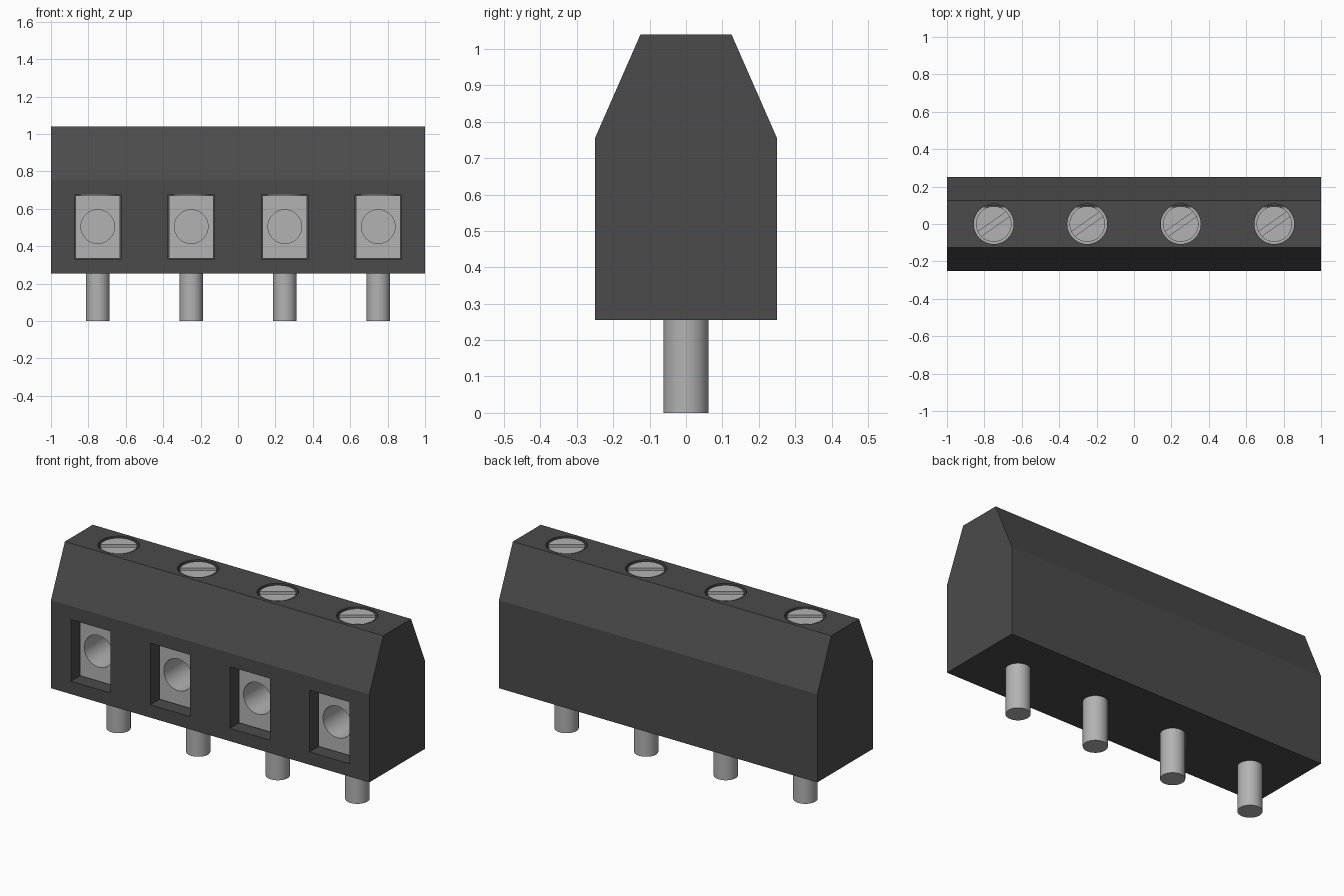
import bpy, bmesh, math
from mathutils import Matrix

cube = bpy.data.objects.get("Cube")
if cube:
    bpy.data.objects.remove(cube, do_unlink=True)


def material(name, value):
    mat = bpy.data.materials.new(name)
    mat.use_nodes = True
    colour = (value, value, value, 1)
    mat.diffuse_color = colour
    mat.node_tree.nodes["Principled BSDF"].inputs["Base Color"].default_value = colour
    return mat


dark = material("dark_plastic", 0.07)
metal = material("grey_metal", 0.45)


def finish(name, bm, mat):
    bmesh.ops.recalc_face_normals(bm, faces=bm.faces)
    mesh = bpy.data.meshes.new(name)
    bm.to_mesh(mesh)
    bm.free()
    mesh.materials.append(mat)
    obj = bpy.data.objects.new(name, mesh)
    bpy.context.collection.objects.link(obj)
    return obj


def box(name, size, centre, mat, angle=0):
    bm = bmesh.new()
    m = Matrix.Translation(centre) @ Matrix.Rotation(angle, 4, "Z") @ Matrix.Diagonal((*size, 1))
    bmesh.ops.create_cube(bm, size=1, matrix=m)
    return finish(name, bm, mat)


def cylinder(name, radius, length, centre, mat, axis="Z"):
    bm = bmesh.new()
    m = Matrix.Translation(centre)
    if axis == "Y":
        m = m @ Matrix.Rotation(math.pi / 2, 4, "X")
    bmesh.ops.create_cone(bm, cap_ends=True, segments=48, radius1=radius,
                          radius2=radius, depth=length, matrix=m)
    return finish(name, bm, mat)


def cut(target, cutter):
    mod = target.modifiers.new("cut", "BOOLEAN")
    mod.operation = "DIFFERENCE"
    mod.solver = "EXACT"
    mod.object = cutter
    cutter.hide_render = True
    cutters.append(cutter)


cutters, parts = [], []

# Housing: tapered profile extruded along x
profile = [(-0.25, 0.255), (0.25, 0.255), (0.25, 0.755),
           (0.125, 1.04), (-0.125, 1.04), (-0.25, 0.755)]
bm = bmesh.new()
face = bm.faces.new([bm.verts.new((-1, y, z)) for y, z in profile])
ext = bmesh.ops.extrude_face_region(bm, geom=[face])
bmesh.ops.translate(bm, vec=(2, 0, 0),
                    verts=[v for v in ext["geom"] if isinstance(v, bmesh.types.BMVert)])
housing = finish("housing", bm, dark)
parts.append(housing)

for i in range(4):
    x = -0.75 + 0.5 * i
    # Wire opening and screw well in the housing
    cut(housing, box(f"window_cutter_{i}", (0.25, 0.4, 0.35), (x, -0.1, 0.503), dark))
    cut(housing, cylinder(f"well_cutter_{i}", 0.107, 0.5, (x, 0, 0.9), dark))

    # Metal clamp with a round wire hole
    clamp = box(f"clamp_{i}", (0.236, 0.27, 0.336), (x, -0.045, 0.503), metal)
    cut(clamp, cylinder(f"wire_hole_cutter_{i}", 0.09, 0.4, (x, -0.15, 0.505), metal, "Y"))

    # Slotted screw
    screw = cylinder(f"screw_{i}", 0.095, 0.37, (x, 0, 0.85), metal)
    cut(screw, box(f"slot_cutter_{i}", (0.3, 0.03, 0.06), (x, 0, 1.04), metal, math.radians(35)))

    # Solder pin
    pin = cylinder(f"pin_{i}", 0.0625, 0.27, (x, 0, 0.135), metal)
    parts += [clamp, screw, pin]

# Bake the cuts, then drop the cutters
for obj in parts:
    bpy.ops.object.select_all(action="DESELECT")
    obj.select_set(True)
    bpy.context.view_layer.objects.active = obj
    for mod in list(obj.modifiers):
        bpy.ops.object.modifier_apply(modifier=mod.name)
    bpy.ops.object.shade_smooth_by_angle(angle=math.radians(22))
for cutter in cutters:
    bpy.data.objects.remove(cutter, do_unlink=True)
